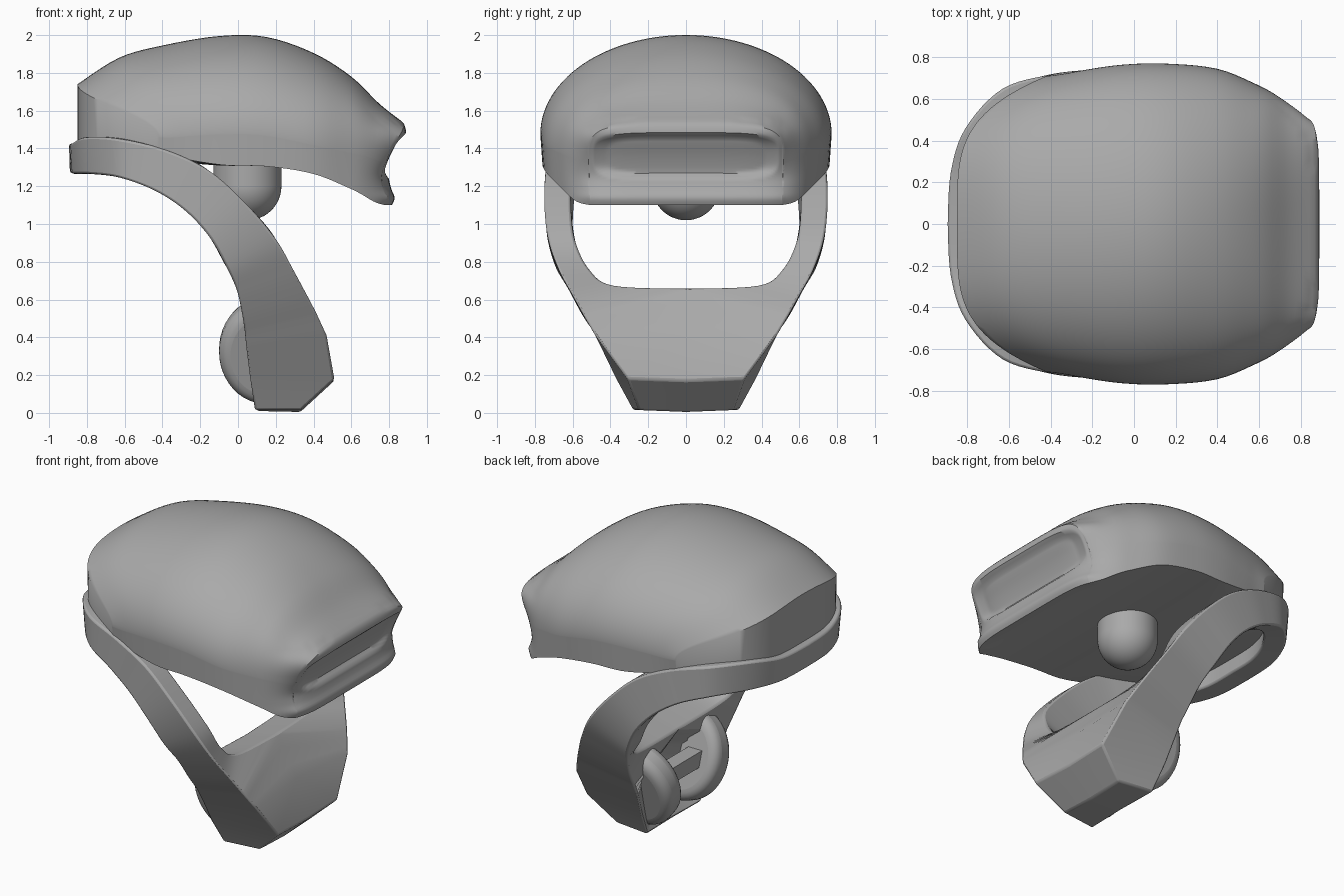
import bpy, bmesh, math
from mathutils import Vector

if "Cube" in bpy.data.objects:
    bpy.data.objects.remove(bpy.data.objects["Cube"])

grey = bpy.data.materials.new("warm grey")
grey.use_nodes = True
grey.diffuse_color = (0.4, 0.4, 0.4, 1)
grey.node_tree.nodes["Principled BSDF"].inputs["Base Color"].default_value = grey.diffuse_color


def refine(rows, steps):
    """Smooth interpolation through rows of numbers."""
    result = []
    last = len(rows) - 1
    for i in range(last):
        a, b, c, d = (rows[max(0, min(last, i + k))] for k in (-1, 0, 1, 2))
        for s in range(steps):
            t = s / steps
            result.append([
                q + t * (r - p + t * (2*p - 5*q + 4*r - w + t * (3*(q - r) + w - p))) / 2
                for p, q, r, w in zip(a, b, c, d)])
    return result + [list(rows[last])]


def finish(obj, angle=40):
    obj.data.materials.append(grey)
    bpy.ops.object.select_all(action="DESELECT")
    obj.select_set(True)
    bpy.context.view_layer.objects.active = obj
    bpy.ops.object.shade_smooth_by_angle(angle=math.radians(angle))


def add_face(bm, verts):
    """Add a face unless it would lie inside, on the mirror plane."""
    if any(abs(v.co.y) > 1e-5 for v in verts):
        bm.faces.new(verts)


def add_grid(bm, rows):
    for a, b in zip(rows, rows[1:]):
        for i in range(len(a) - 1):
            add_face(bm, [a[i], a[i + 1], b[i + 1], b[i]])


def mirrored_object(name, bm, angle):
    """Mirror a half mesh across the y = 0 plane and make an object."""
    bmesh.ops.remove_doubles(bm, verts=bm.verts, dist=1e-4)
    copy = bmesh.ops.duplicate(bm, geom=bm.verts[:] + bm.edges[:] + bm.faces[:])
    for item in copy["geom"]:
        if isinstance(item, bmesh.types.BMVert):
            item.co.y = -item.co.y
    bmesh.ops.remove_doubles(bm, verts=bm.verts, dist=1e-4)
    bmesh.ops.recalc_face_normals(bm, faces=bm.faces)
    mesh = bpy.data.meshes.new(name)
    bm.to_mesh(mesh)
    bm.free()
    obj = bpy.data.objects.new(name, mesh)
    bpy.context.collection.objects.link(obj)
    finish(obj, angle)
    return obj


# Head shell: x, top z, side z, half width, bottom z, roundness exponent
head_rows = [
    (-.85, 1.74, 1.46, .71, 1.37, 2), (-.63, 1.88, 1.46, .72, 1.36, 2),
    (-.4, 1.945, 1.47, .74, 1.335, 2), (-.1, 1.995, 1.48, .765, 1.31, 2),
    (.15, 1.99, 1.47, .77, 1.305, 2), (.4, 1.905, 1.42, .745, 1.265, 2.1),
    (.6, 1.78, 1.38, .665, 1.185, 2.4), (.75, 1.635, 1.35, .59, 1.12, 3),
    (.885, 1.53, 1.32, .515, 1.10, 4.5),
]
# Hollow snout outline: height, forward offset
snout_curve = refine([(1.10, -.07), (1.14, -.055), (1.19, -.075), (1.26, -.085),
                      (1.35, -.055), (1.44, -.01), (1.49, .005), (1.54, -.01)], 4)
COLS, ROWS = 28, 28


def snout_shape(p):
    """Bend points near the front into the hollow, rounded snout."""
    fade = max(0, (p.x - .6) / .285) ** 1.7
    offset = 0
    for (z0, d0), (z1, d1) in zip(snout_curve, snout_curve[1:]):
        if z0 <= p.z <= z1:
            offset = d0 + (d1 - d0) * (p.z - z0) / (z1 - z0)
    p.x += fade * (offset - .04 * min(1, p.y / .51) ** 6)
    return p


def build_head():
    bm = bmesh.new()
    tops, sides, bottoms = [], [], []
    for x, top, side, width, low, power in refine(head_rows, 5):
        bend = max(0, (.2 - x) / 1.05) ** 2 * .25
        upper, lower = [], []
        for i in range(COLS + 1):
            a = i / COLS * math.pi / 2
            y = width * math.sin(a) ** (2 / power)
            z = side + (top - side) * max(0, math.cos(a)) ** (2 / power)
            shift = bend * (y / .62) ** 4
            upper.append(Vector((x + shift, y, z)))
            lower.append(Vector((x + shift, y * .985, low)))
        wall = [upper[-1].lerp(lower[-1], r / ROWS) for r in range(1, ROWS)]
        flat_front = (upper, lower)
        tops.append([bm.verts.new(snout_shape(p.copy())) for p in upper])
        bottoms.append([bm.verts.new(snout_shape(p.copy())) for p in lower])
        sides.append([tops[-1][-1]] + [bm.verts.new(snout_shape(p)) for p in wall]
                     + [bottoms[-1][-1]])
    # Roof, floor and side walls
    for grid in (tops, sides, bottoms):
        add_grid(bm, grid)
    # Rear wall
    add_grid(bm, [tops[0], bottoms[0]])
    # Snout face with a soft recessed slot
    face = [tops[-1]]
    for r in range(1, ROWS):
        row = []
        for u, l in list(zip(*flat_front))[:-1]:
            p = snout_shape(u.lerp(l, r / ROWS))
            edge = (p.y / .47) ** 6 + ((p.z - 1.36) / .11) ** 4
            p.x -= .03 * max(0, min(1, (1.3 - edge) / .8))
            row.append(bm.verts.new(p))
        face.append(row + [sides[-1][r]])
    add_grid(bm, face + [bottoms[-1]])
    return mirrored_object("head_shell", bm, 45)


build_head()

# Jaw band: top edge x, z, y then bottom edge x, z, y, from rear to chin
band_rows = [
    (-.895, 1.425, 0, -.89, 1.27, 0), (-.88, 1.43, .25, -.87, 1.265, .25),
    (-.81, 1.46, .46, -.79, 1.265, .46), (-.63, 1.45, .65, -.63, 1.245, .645),
    (-.38, 1.39, .72, -.44, 1.175, .71), (-.15, 1.28, .745, -.28, 1.07, .735),
    (.05, 1.10, .75, -.15, .93, .735), (.2, .92, .73, -.06, .77, .69),
]
# Chin: outer top and bottom edges, then inner top and bottom edges
chin_rows = [
    (.295, .76, .675, -.01, .65, .62, .24, .76, .51, .02, .66, .51),
    (.365, .63, .605, .02, .52, .55, .26, .675, .38, .05, .62, .36),
    (.42, .52, .545, .035, .43, .49, .27, .66, 0, .06, .61, 0),
    (.47, .41, .48, .04, .34, .44, .43, .42, 0, .24, .45, 0),
    (.51, .18, .31, .06, .18, .37, .51, .17, 0, .22, .08, 0),
    (.33, .015, .25, .09, .015, .28, .33, .005, 0, .1, .01, 0),
]


def build_jaw():
    rows = []
    for row in band_rows:
        full = list(row)
        for x, z, y in (row[:3], row[3:]):
            inward = Vector((max(x, -.2) - x, -y)).normalized() * .14
            full += [x + inward.x, z, y + inward.y]
        rows.append(full)
    rows = refine(rows + chin_rows[:3], 6) + refine(chin_rows[2:4], 3)[1:] + chin_rows[4:]
    bm = bmesh.new()
    rings = []
    for row in rows:
        ring = [bm.verts.new((row[k], max(0, row[k + 2]), row[k + 1])) for k in (0, 3, 9, 6)]
        rings.append(ring + ring[:1])
    add_grid(bm, rings)
    bm.faces.new(rings[-1][:4])
    jaw = mirrored_object("jaw_band", bm, 35)
    bevel = jaw.modifiers.new("soft edges", "BEVEL")
    bevel.width = .012
    bevel.segments = 2
    bevel.angle_limit = math.radians(40)


build_jaw()

# Rounded hinge cheeks behind the chin, leaning outward like the jaw sides
for side, label in ((1, "left"), (-1, "right")):
    bpy.ops.mesh.primitive_cylinder_add(vertices=48, radius=.25, depth=.18,
                                        location=(.15, .25 * side, .33),
                                        rotation=(math.pi / 2 - side * math.radians(18), 0, 0))
    cheek = bpy.context.object
    cheek.name = label + "_hinge_cheek"
    cheek.scale.y = 1.14
    bevel = cheek.modifiers.new("round rim", "BEVEL")
    bevel.width = .06
    bevel.segments = 5
    finish(cheek)

# Hinge bar between the cheeks
bpy.ops.mesh.primitive_cube_add(size=1, location=(.06, 0, .36))
bar = bpy.context.object
bar.name = "hinge_bar"
bar.scale = (.1, .4, .1)
finish(bar)

# Neck stud: cylinder with a ball end
bpy.ops.mesh.primitive_cylinder_add(vertices=48, radius=.18, depth=.25, location=(.05, 0, 1.325))
stud = bpy.context.object
stud.name = "neck_stud"
finish(stud)
bpy.ops.mesh.primitive_uv_sphere_add(segments=48, ring_count=24, radius=.18, location=(.05, 0, 1.2))
ball = bpy.context.object
ball.name = "neck_ball"
finish(ball)
